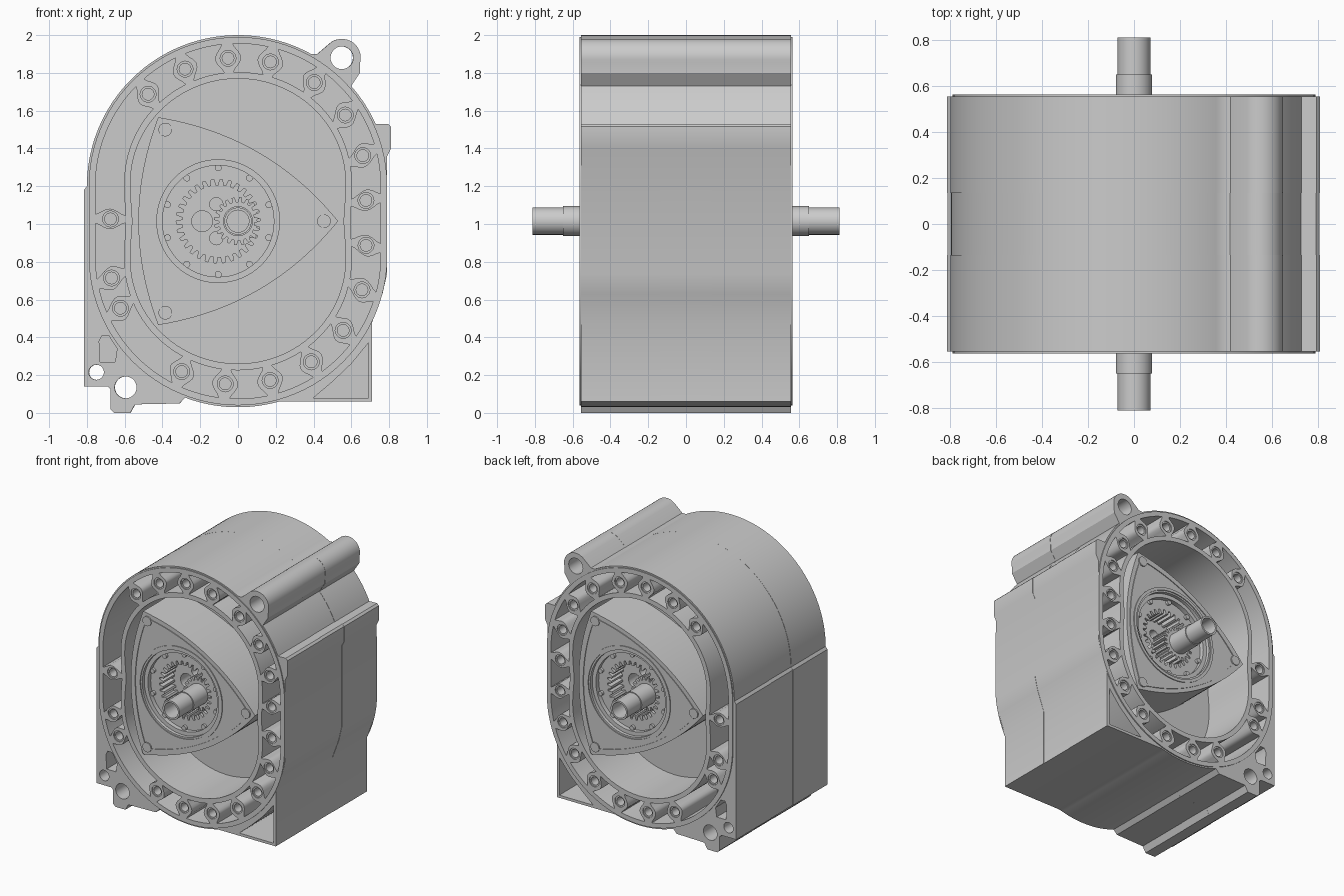
import bpy, bmesh
from math import sin, cos, pi, radians, sqrt, atan2

if "Cube" in bpy.data.objects:
    bpy.data.objects.remove(bpy.data.objects["Cube"])

CZ = 1.015          # height of the shaft axis
R, E = 0.657, 0.0975  # trochoid radius and eccentricity


def prism(name, loops, y0, y1):
    """Extrude closed (x, z) loops along y; inner loops become holes."""
    cu = bpy.data.curves.new(name, 'CURVE')
    cu.dimensions, cu.fill_mode, cu.extrude = '2D', 'BOTH', abs(y1 - y0) / 2
    for pts in loops:
        sp = cu.splines.new('POLY')
        sp.points.add(len(pts) - 1)
        for p, (x, z) in zip(sp.points, pts):
            p.co = (x, z, 0, 1)
        sp.use_cyclic_u = True
    ob = bpy.data.objects.new(name, cu)
    bpy.context.collection.objects.link(ob)
    ob.location.y = (y0 + y1) / 2
    ob.rotation_euler.x = pi / 2
    bpy.ops.object.select_all(action='DESELECT')
    ob.select_set(True)
    bpy.context.view_layer.objects.active = ob
    bpy.ops.object.convert(target='MESH')
    ob = bpy.context.view_layer.objects.active
    bm = bmesh.new()
    bm.from_mesh(ob.data)
    bmesh.ops.remove_doubles(bm, verts=bm.verts, dist=1e-5)
    bmesh.ops.recalc_face_normals(bm, faces=bm.faces)
    bm.to_mesh(ob.data)
    bm.free()
    bpy.ops.object.shade_smooth_by_angle(angle=radians(30))
    return ob


def arc(x, z, r, a0, a1, n):
    return [(x + r * cos(radians(a0 + (a1 - a0) * i / n)),
             z + r * sin(radians(a0 + (a1 - a0) * i / n))) for i in range(n + 1)]


def circle(x, z, r, n=32):
    return arc(x, z, r, 0, 360, n)[:-1]


def gear(x, z, r0, r1, teeth):
    return [(x + r * cos(2 * pi * (i + f) / teeth), z + r * sin(2 * pi * (i + f) / teeth))
            for i in range(teeth) for f, r in ((0, r0), (.3, r0), (.45, r1), (.85, r1))]


def stadium(r):
    return arc(0, 1.2, r, 0, 180, 48) + arc(0, .83, r, 180, 360, 48)


def polar(r, a):
    return (r * cos(a), CZ + r * sin(a))


def bore_radius(a, grow):
    t = a
    for _ in range(14):
        t = a + atan2(E * sin(2 * t), R - E * cos(2 * t))
    return sqrt(R * R + E * E - 2 * R * E * cos(2 * t)) + grow


def rim_radius(a, r):
    c = .185
    side = r / max(abs(cos(a)), 1e-6)
    if side * abs(sin(a)) < c:
        return side
    return c * abs(sin(a)) + sqrt(r * r - (c * cos(a)) ** 2)


# Bolt angles around the housing face
bolts = [radians(a) for a in (93.5, 109.2, 125.3, 179, 204.2, 216.5, 249.5, 265.5, 281.4, 297.5,
                              313.9, 331, 349.3, 369.2, 387.7, 404.7, 421.2, 438.5, 453.5)]


def pocket(a, b):
    """Water pocket between two bolt bosses, waisted where the bosses bulge in."""
    steps = (0, .12, .28, .4, .5, .6, .72, .88, 1)

    def at(ang, s):
        i, o = bore_radius(ang, .035), rim_radius(ang, .755)
        return i + (o - i) * s

    def off(s):
        return .022 + .034 * sin(pi * s) ** 1.5
    n = 16 if b - a > .5 else 6
    lo, hi = a + off(0) / .7, b - off(0) / .7
    span = [lo + (hi - lo) * i / n for i in range(n + 1)]
    inner = [polar(at(t, 0), t) for t in span]
    outer = [polar(at(t, 1), t) for t in reversed(span)]
    end_b = [polar(at(b - off(s) / .7, s), b - off(s) / .7) for s in steps[1:-1]]
    end_a = [polar(at(a + off(s) / .7, s), a + off(s) / .7) for s in reversed(steps[1:-1])]
    return inner + end_b + outer + end_a


def bolt_holes(r):
    return [circle(*polar((bore_radius(a, 0.035) + rim_radius(a, .755)) / 2, a), r, 20)
            for a in bolts[:-1]]


bore = [(R * cos(t) - E * cos(3 * t), CZ + R * sin(t) - E * sin(3 * t))
        for t in [2 * pi * i / 120 for i in range(120)]]
pockets = [pocket(a, b) for a, b in zip(bolts, bolts[1:])]

# Outer silhouette with lug, side ledge and feet
outline = ([(.71, .06), (.71, .48), (.765, .63), (.79, .74), (.79, 1.36), (.81, 1.40), (.81, 1.515), (.795, 1.53)]
           + arc(0, 1.2, .8, 24.3, 41.5, 8) + [(.645, 1.80)]
           + arc(.55, 1.88, .1, -15, 125, 14) + [(.42, 1.90)]
           + arc(0, 1.2, .8, 61, 180, 48)
           + [(-.815, 1.18), (-.815, .14), (-.69, .14), (-.675, .125), (-.675, .02), (-.655, 0),
              (-.57, 0), (-.545, .045), (-.31, .05)]
           + arc(0, .83, .8, 249.5, 285.5, 16))
mounts = [circle(.55, 1.88, .06), circle(-.595, .135, .058), circle(-.75, .215, .04)]
corner_pockets = [[(-.73, .27), (-.65, .27), (-.64, .34), (-.685, .41), (-.72, .41), (-.735, .38)],
                  [(.40, .08), (.69, .08), (.69, .37), (.6, .26), (.5, .165)]]


def rotor_outline(cx, r, bulge):
    pts, n = [], 24
    tips = [(cx + r * cos(k * 2 * pi / 3), CZ + r * sin(k * 2 * pi / 3)) for k in range(3)]
    for k in range(3):
        (x0, z0), (x1, z1) = tips[k], tips[(k + 1) % 3]
        m = k * 2 * pi / 3 + pi / 3
        for i in range(n):
            u = i / n
            h = bulge * 4 * u * (1 - u)
            pts.append((x0 + (x1 - x0) * u + h * cos(m), z0 + (z1 - z0) * u + h * sin(m)))
    return pts


for side, tag in ((-1, "front"), (1, "rear")):
    # Housings: half of the centre plate, rotor housing, raised face rim
    plate = prism(tag + "_centre_plate", [outline, circle(0, CZ, .07)] + mounts, 0, side * .135)
    plate.scale.x = .997
    prism(tag + "_rotor_housing", [outline, bore] + pockets + bolt_holes(.031) + mounts + corner_pockets,
          side * .135, side * .555)
    prism(tag + "_face_rim", [stadium(.79), bore] + pockets + bolt_holes(.042), side * .555, side * .563)

    # Rotor, the rear one turned half a revolution
    def turn(pts):
        return [(-side * x, z) for x, z in pts]
    cx = -.105
    prism(tag + "_rotor", [turn(rotor_outline(cx, .635, .105)), turn(circle(cx, CZ, .325, 64))],
          side * .14, side * .55)
    prism(tag + "_side_seals", [turn(rotor_outline(cx, .59, .098)), turn(rotor_outline(cx, .572, .095))],
          side * .545, side * .556)
    for k in range(3):
        a = k * 2 * pi / 3
        prism(tag + "_corner_seal", [turn(circle(cx + .56 * cos(a), CZ + .56 * sin(a), .036))],
              side * .5, side * .56)
    prism(tag + "_oil_seal", [turn(circle(cx, CZ, .36, 64)), turn(circle(cx, CZ, .338, 64))],
          side * .545, side * .557)

    # Recessed internal gear, its pins, the eccentric and the fixed gear
    prism(tag + "_seat_ring", [turn(circle(cx, CZ, .326, 64)), turn(circle(cx, CZ, .295, 64))],
          side * .3, side * .525)
    prism(tag + "_ring_gear", [turn(circle(cx, CZ, .296, 64)), turn(gear(cx, CZ, .222, .19, 30))],
          side * .3, side * .49)
    for k in range(10):
        a = 2 * pi * (k + .5) / 10
        prism(tag + "_gear_pin", [turn(circle(cx + .282 * cos(a), CZ + .282 * sin(a), .018, 14))],
              side * .4, side * .51)
    prism(tag + "_eccentric", [turn(circle(cx, CZ, .32, 64)), turn(circle(-.19, CZ, .055)),
                               turn(circle(-.115, CZ + .09, .035)), turn(circle(-.115, CZ - .09, .035))],
          side * .14, side * .35)
    prism(tag + "_fixed_gear", [turn(gear(0, CZ, .102, .127, 20)), circle(0, CZ, .07)],
          side * .3, side * .48)

    # Hollow stepped shaft end
    prism(tag + "_shaft_collar", [circle(0, CZ, .079, 48), circle(0, CZ, .06, 48)], 0, side * .65)
    prism(tag + "_shaft_end", [circle(0, CZ, .072, 48), circle(0, CZ, .058, 48)], side * .6, side * .813)
    prism(tag + "_shaft_plug", [circle(0, CZ, .061, 48)], side * .1, side * .6)
